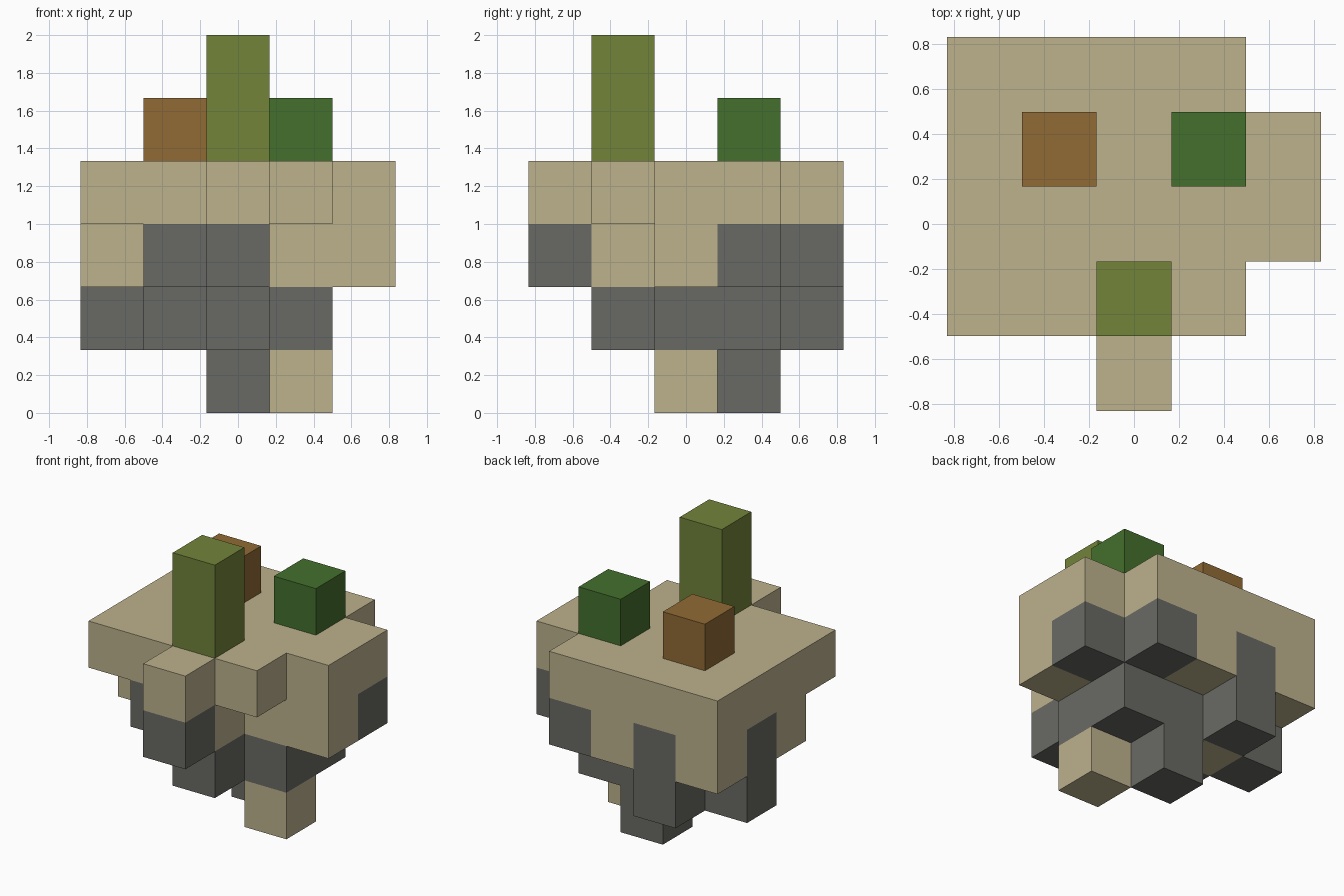
import bpy, bmesh
from mathutils import Vector

UNIT = 1 / 3

cube = bpy.data.objects.get("Cube")
if cube:
    bpy.data.objects.remove(cube, do_unlink=True)


def material(name, rgb):
    mat = bpy.data.materials.new(name)
    mat.use_nodes = True
    mat.diffuse_color = (*rgb, 1)
    mat.node_tree.nodes["Principled BSDF"].inputs["Base Color"].default_value = (*rgb, 1)
    return mat


SAND = material("sand", (0.51, 0.445, 0.27))
ROCK = material("grey rock", (0.141, 0.141, 0.127))
OLIVE = material("olive green", (0.168, 0.227, 0.042))
LEAF = material("leaf green", (0.058, 0.162, 0.026))
WOOD = material("brown wood", (0.283, 0.147, 0.036))

# Island layers from the bottom up; rows run back to front, s = sand, r = rock
LAYERS = [
    [".....", "..r..", "...s.", ".....", "....."],
    [".r...", "rsrr.", ".rrr.", "..r..", "....."],
    ["srsr.", "rsssr", "sssss", ".rs..", "..r.."],
    ["ssss.", "sssss", "sssss", "ssss.", "..s.."],
]
SIDES = [Vector(s) for s in ((1, 0, 0), (-1, 0, 0), (0, 1, 0), (0, -1, 0), (0, 0, 1), (0, 0, -1))]


def build_blocks(name, cells, materials):
    """Join unit blocks into one shell, keeping only the outer faces."""
    bm = bmesh.new()
    for cell, slot in cells.items():
        centre = Vector(cell) + Vector((0, 0, 0.5))
        for n in SIDES:
            if tuple(int(c) for c in Vector(cell) + n) in cells:
                continue
            u = Vector((n.y, n.z, n.x))
            v = n.cross(u)
            corners = [centre + (n + u * a + v * b) / 2
                       for a, b in ((-1, -1), (1, -1), (1, 1), (-1, 1))]
            face = bm.faces.new([bm.verts.new(c * UNIT) for c in corners])
            face.material_index = slot
    bmesh.ops.remove_doubles(bm, verts=bm.verts, dist=0.001)
    # Merge flat areas of one colour
    bmesh.ops.dissolve_limit(bm, angle_limit=0.01, verts=bm.verts, edges=bm.edges,
                             delimit={'MATERIAL'})
    mesh = bpy.data.meshes.new(name)
    bm.to_mesh(mesh)
    bm.free()
    for mat in materials:
        mesh.materials.append(mat)
    bpy.context.collection.objects.link(bpy.data.objects.new(name, mesh))


# Floating island
island = {}
for z, rows in enumerate(LAYERS):
    for r, row in enumerate(rows):
        for c, mark in enumerate(row):
            if mark != ".":
                island[(c - 2, 2 - r, z)] = "sr".index(mark)
build_blocks("island", island, [SAND, ROCK])

# Plants and stump standing on the island
TOP = len(LAYERS)
for name, x, y, height, mat in (("tall_cactus", 0, -1, 2, OLIVE),
                                ("green_bush", 1, 1, 1, LEAF),
                                ("wood_stump", -1, 1, 1, WOOD)):
    build_blocks(name, {(x, y, TOP + k): 0 for k in range(height)}, [mat])
